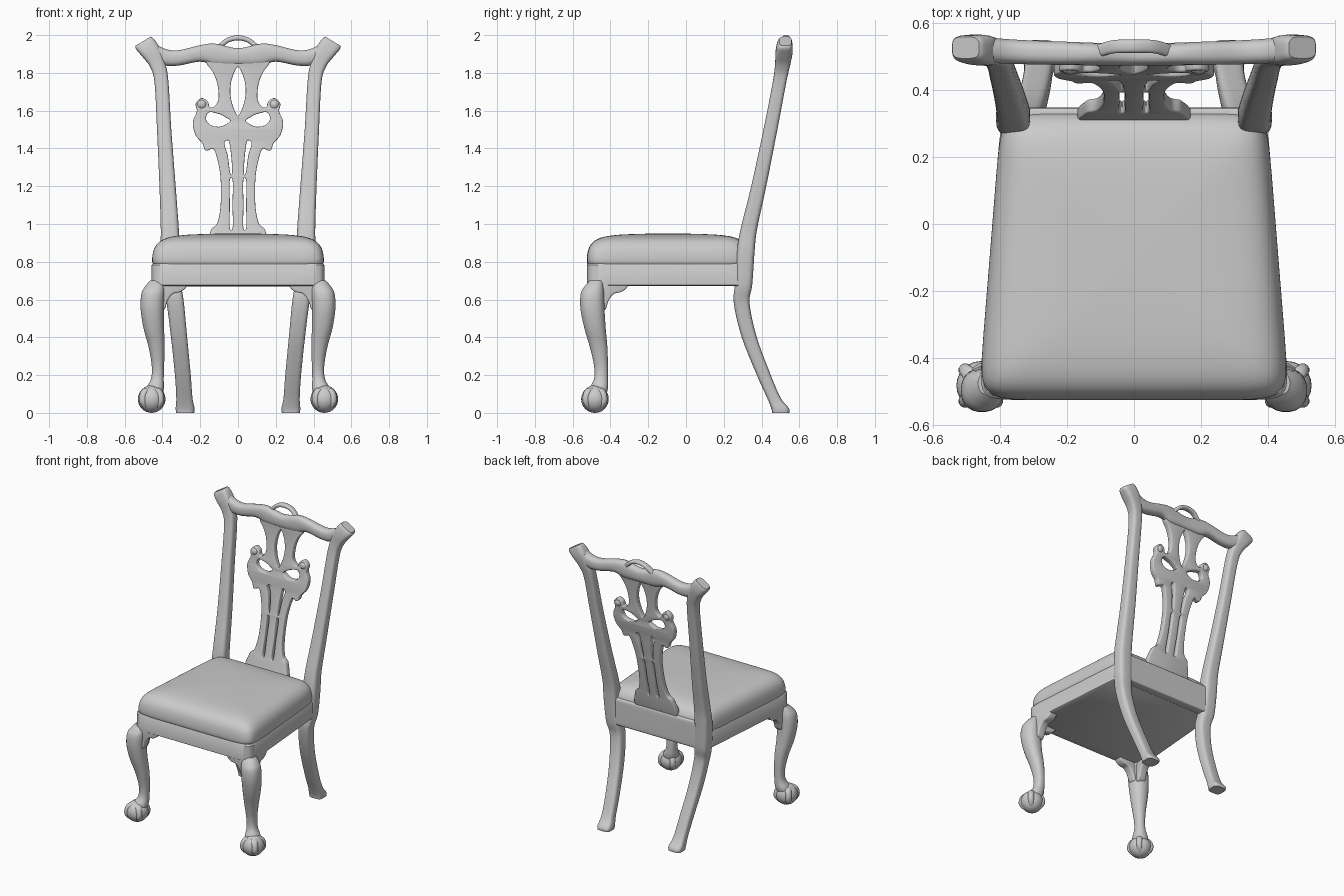
import bpy, bmesh, math
from mathutils import Vector

if "Cube" in bpy.data.objects:
    bpy.data.objects.remove(bpy.data.objects["Cube"])


def smooth(pts, steps=5, closed=False):
    """Catmull-Rom interpolation of tuples of any length."""
    n, out = len(pts), []
    for i in range(n if closed else n - 1):
        idx = [(i + k) % n if closed else min(max(i + k, 0), n - 1) for k in (-1, 0, 1, 2)]
        for s in range(steps):
            t = s / steps
            out.append(tuple(0.5 * (2 * b + (c - a) * t + (2 * a - 5 * b + 4 * c - d) * t * t
                                    + (3 * b - a - 3 * c + d) * t ** 3)
                             for a, b, c, d in zip(*[pts[j] for j in idx])))
    return out if closed else out + [tuple(pts[-1])]


def finish(name, bm, mirror=False):
    bmesh.ops.recalc_face_normals(bm, faces=bm.faces)
    me = bpy.data.meshes.new(name)
    bm.to_mesh(me)
    bm.free()
    ob = bpy.data.objects.new(name, me)
    bpy.context.collection.objects.link(ob)
    if mirror:
        ob.modifiers.new("Mirror", 'MIRROR').use_mirror_merge = False
    return ob


def loft(name, rings, n=24, power=2.0, axis='Z', steps=5, mirror=False, warp=None):
    """Rings are (x, y, z, radius_a, radius_y, tilt); superellipse sections across the axis."""
    bm, loops = bmesh.new(), []
    for x, y, z, ra, ry, tilt in smooth(rings, steps):
        loop = []
        for k in range(n):
            a = 2 * math.pi * (k + 0.5) / n
            c, s = math.cos(a), math.sin(a)
            da = ra * math.copysign(abs(c) ** (2 / power), c)
            dy = ry * math.copysign(abs(s) ** (2 / power), s)
            p = Vector((x + da, y + dy, z + tilt * da)) if axis == 'Z' else Vector((x, y + dy, z + da))
            loop.append(bm.verts.new(warp(p) if warp else p))
        loops.append(loop)
    for a, b in zip(loops, loops[1:]):
        for k in range(n):
            bm.faces.new((a[k], a[(k + 1) % n], b[(k + 1) % n], b[k]))
    bm.faces.new(loops[0])
    bm.faces.new(loops[-1])
    return finish(name, bm, mirror)


def plate(name, outlines, half, bevel, place, mirror=False):
    """Filled outline with holes, given thickness, then placed by a mapping function."""
    cu = bpy.data.curves.new(name, 'CURVE')
    cu.dimensions, cu.fill_mode = '2D', 'BOTH'
    cu.extrude, cu.bevel_depth, cu.bevel_resolution = half - bevel, bevel, 2
    for pts in outlines:
        sp = cu.splines.new('POLY')
        sp.points.add(len(pts) - 1)
        for p, (u, v) in zip(sp.points, pts):
            p.co = (u, v, 0, 1)
        sp.use_cyclic_u = True
    tmp = bpy.data.objects.new(name + "_outline", cu)
    bpy.context.collection.objects.link(tmp)
    dg = bpy.context.evaluated_depsgraph_get()
    me = bpy.data.meshes.new_from_object(tmp.evaluated_get(dg))
    bpy.data.objects.remove(tmp)
    bm = bmesh.new()
    bm.from_mesh(me)
    bpy.data.meshes.remove(me)
    bmesh.ops.remove_doubles(bm, verts=bm.verts, dist=0.0002)
    for v in bm.verts:
        v.co = place(*v.co)
    return finish(name, bm, mirror)


def flip(pts):
    return [(-x, z) for x, z in reversed(pts)]


# Seat: trapezoid rail and domed cushion
def taper(p):
    return Vector((p.x * (1 - 0.186 * (p.y + 0.095)), p.y, p.z))


loft("seat_rail", [(0, -0.095, z, r, r, 0) for z, r in
                   ((0.672, 0.424), (0.676, 0.43), (0.782, 0.43), (0.79, 0.424))],
     64, 16, steps=1, warp=taper)
loft("seat_cushion", [(0, -0.095, z, r, r, 0) for z, r in
                      ((0.78, 0.422), (0.80, 0.43), (0.84, 0.428), (0.88, 0.416), (0.912, 0.388),
                       (0.932, 0.34), (0.943, 0.26), (0.948, 0.14), (0.95, 0.02))],
     64, 11, steps=3, warp=taper)
loft("back_rail", [(x, 0.315, 0.765, 0.095, 0.032, 0) for x in (-0.34, 0.34)], 24, 10, 'X', 1)

# Rear leg, back post and flared ear in one sweep
loft("back_post", [
    (.280, .502, .00, .048, .046, 0), (.280, .498, .025, .050, .047, 0),
    (.284, .465, .08, .043, .036, 0), (.292, .412, .20, .042, .037, 0),
    (.312, .335, .40, .043, .040, 0), (.332, .295, .58, .046, .042, 0),
    (.350, .305, .68, .050, .046, 0), (.360, .316, .85, .051, .047, 0),
    (.361, .332, .97, .048, .044, 0), (.373, .385, 1.2, .043, .040, 0),
    (.391, .447, 1.5, .038, .037, 0), (.405, .495, 1.75, .037, .036, -.05),
    (.425, .511, 1.84, .041, .040, -.2), (.462, .519, 1.91, .049, .045, -.4),
    (.492, .523, 1.952, .048, .040, -.55), (.502, .526, 1.968, .040, .032, -.6)],
    28, 3.6, mirror=True)

# Crest rail and the little arch above it
crest = [(0, .505, 1.885, .046, .032, 0), (.12, .507, 1.897, .058, .034, 0),
         (.20, .509, 1.903, .044, .035, 0), (.31, .512, 1.880, .041, .036, 0),
         (.38, .515, 1.882, .044, .037, 0), (.45, .520, 1.910, .050, .038, 0)]
arch = [(0, .530, 1.986, .014, .02, 0), (.045, .530, 1.977, .014, .02, 0),
        (.075, .526, 1.958, .017, .02, 0), (.11, .515, 1.925, .02, .02, 0)]
for name, half in (("crest_rail", crest), ("crest_arch", arch)):
    loft(name, [(-r[0], *r[1:]) for r in half[:0:-1]] + half, 20, 2.6, 'X')

# Pierced splat
side = [(.14, .84), (.14, .96), (.105, 1.0), (.086, 1.1), (.087, 1.25), (.108, 1.36), (.13, 1.405),
        (.168, 1.395), (.183, 1.43), (.22, 1.475), (.233, 1.54), (.212, 1.595), (.218, 1.635),
        (.193, 1.66), (.165, 1.645), (.155, 1.615), (.125, 1.615), (.10, 1.65), (.097, 1.70),
        (.108, 1.76), (.13, 1.81), (.16, 1.865), (.08, 1.90)]
oval = [(0, 1.565), (.032, 1.62), (.047, 1.70), (.035, 1.78), (0, 1.838)]
eye = [(.035, 1.545), (.09, 1.51), (.15, 1.52), (.176, 1.558), (.155, 1.597), (.105, 1.59), (.07, 1.575)]
upper_slot = [(.026, 1.265), (.046, 1.265), (.06, 1.36), (.078, 1.43), (.045, 1.445), (.03, 1.36)]
lower_slot = [(.023, .975), (.049, .975), (.049, 1.1), (.049, 1.235), (.023, 1.235), (.023, 1.1)]
holes = [oval + flip(oval)[1:-1]]
for h in (eye, upper_slot, lower_slot):
    holes += [h, flip(h)]


def back_plane(u, v, w):
    d = v - 0.95
    return Vector((u, 0.345 + 0.25 * d - 0.086 * d * d + w, v))


plate("back_splat", [smooth(o, 5, True) for o in [side + flip(side)] + holes], 0.02, 0.006, back_plane)

# Raised scroll ends on the splat
bm = bmesh.new()
bmesh.ops.create_uvsphere(bm, u_segments=20, v_segments=12, radius=0.03)
for v in bm.verts:
    v.co += back_plane(.192, 1.632, 0)
finish("splat_scroll", bm, True)

# Cabriole front legs
loft("front_leg", [
    (.430, -.475, .70, .035, .035, 0), (.440, -.487, .67, .052, .050, 0),
    (.450, -.496, .63, .062, .062, 0), (.454, -.495, .55, .062, .064, 0),
    (.446, -.482, .45, .055, .057, 0), (.431, -.463, .35, .043, .047, 0),
    (.424, -.450, .25, .033, .037, 0), (.427, -.450, .18, .034, .037, 0),
    (.440, -.463, .13, .048, .050, 0), (.450, -.475, .09, .050, .052, 0)],
    24, 2.3, mirror=True)

# Ball feet with claws
centre = Vector((.457, -.482, .073))
bm = bmesh.new()
bmesh.ops.create_uvsphere(bm, u_segments=24, v_segments=16, radius=0.073)
for v in bm.verts:
    v.co = centre + v.co
finish("ball_foot", bm, True)
for i in range(4):
    ang = math.radians(-45 + 90 * i)
    claw = []
    for deg, r in ((65, .022), (40, .022), (12, .02), (-15, .02), (-40, .016), (-58, .012)):
        e = math.radians(deg)
        h = 0.066 * math.cos(e)
        claw.append((centre.x + h * math.cos(ang), centre.y + h * math.sin(ang),
                     centre.z + 0.066 * math.sin(e), r, r, 0))
    loft("claw", claw, 12, mirror=True, steps=3)

# Knee brackets under the front and side rails
bracket = [(.0, .69), (.13, .69), (.135, .668), (.11, .648), (.075, .64), (.052, .62), (.035, .59), (.02, .55), (-.01, .55)]
shape = [smooth(bracket, 4, True)]
plate("front_bracket", shape, 0.028, 0.008, lambda u, v, w: Vector((.418 - u, -.49 + w, v)), True)
plate("side_bracket", shape, 0.028, 0.008,
      lambda u, v, w: Vector((.43 - 0.08 * u + w, -.455 + u, v)), True)

# Smooth shading with crisp edges
for ob in bpy.context.scene.objects:
    ob.select_set(True)
    bpy.context.view_layer.objects.active = ob
bpy.ops.object.shade_smooth_by_angle(angle=math.radians(40))
